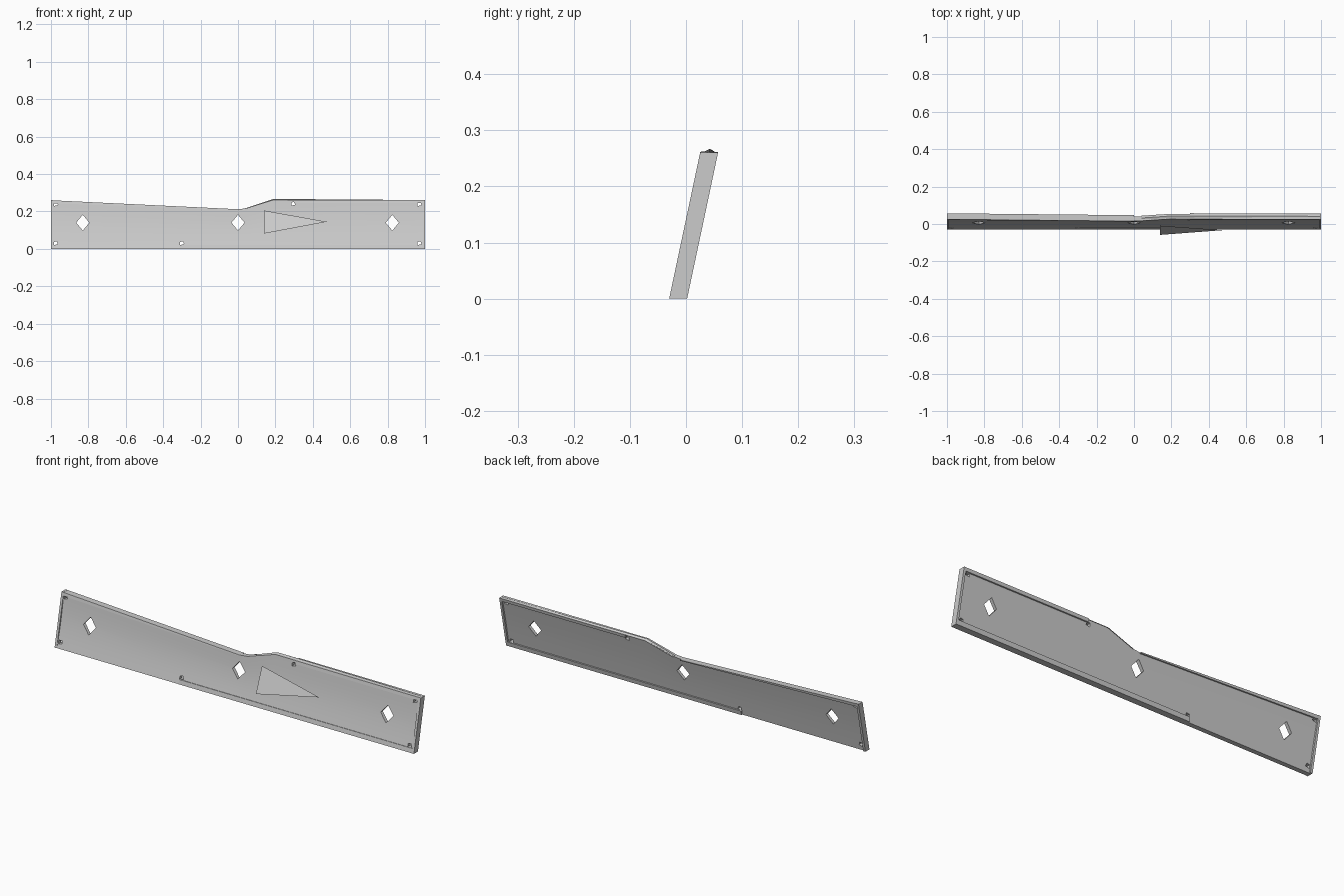
import bpy, bmesh, math
from mathutils import Vector

cube = bpy.data.objects.get("Cube")
if cube:
    bpy.data.objects.remove(cube, do_unlink=True)

grey = bpy.data.materials.new("light_grey")
grey.use_nodes = True
grey.diffuse_color = (0.6, 0.6, 0.6, 1)
grey.node_tree.nodes["Principled BSDF"].inputs["Base Color"].default_value = (0.6, 0.6, 0.6, 1)

LEAN = 0.212     # backward lean per unit of height
THICK = 0.032    # full thickness at the rims


def place(x, depth, z):
    # depth 0 is the front plane, THICK is the back plane
    return Vector((x, -0.03 + LEAN * z + depth, z))


def make(name, bm):
    bmesh.ops.recalc_face_normals(bm, faces=bm.faces)
    mesh = bpy.data.meshes.new(name)
    bm.to_mesh(mesh)
    bm.free()
    mesh.materials.append(grey)
    obj = bpy.data.objects.new(name, mesh)
    bpy.context.collection.objects.link(obj)
    return obj


def prism(name, outline, d0, d1):
    # extrude an x-z outline through the thickness
    bm = bmesh.new()
    a = [bm.verts.new(place(x, d0, z)) for x, z in outline]
    b = [bm.verts.new(place(x, d1, z)) for x, z in outline]
    bm.faces.new(a)
    bm.faces.new(b[::-1])
    for i in range(len(a)):
        j = (i + 1) % len(a)
        bm.faces.new((a[i], a[j], b[j], b[i]))
    return make(name, bm)


TOP = [(-1, 0.26), (0, 0.212), (0.04, 0.216), (0.19, 0.262), (1, 0.26)]


def top(x):
    for (x0, z0), (x1, z1) in zip(TOP, TOP[1:]):
        if x <= x1:
            return z0 + (z1 - z0) * (x - x0) / (x1 - x0)
    return TOP[-1][1]


# Dished web: a closed tube of front and back rows swept along the length
ROWS = 12
stations = [-0.995, -0.5, 0, 0.04, 0.19, 0.6, 0.995]
bm = bmesh.new()
rings = []
for x in stations:
    front, back = [], []
    for i in range(ROWS + 1):
        v = i / ROWS
        dish = math.sin(math.pi * v)
        z = v * top(x)
        front.append(bm.verts.new(place(x, 0.001 + 0.006 * dish, z)))
        back.append(bm.verts.new(place(x, 0.025 - 0.002 * dish, z)))
    rings.append(front + back[::-1])
for a, b in zip(rings, rings[1:]):
    for i in range(len(a)):
        j = (i + 1) % len(a)
        bm.faces.new((a[i], a[j], b[j], b[i]))
bm.faces.new(rings[0])
bm.faces.new(rings[-1][::-1])
web = make("web", bm)

# Raised rims along the edges
RIM = 0.016
parts = [
    web,
    prism("top_right_rim", [(-1, top(-1)), (0, top(0)), (0, top(0) - 0.005),
                            (-1, top(-1) - RIM)], 0, THICK),
    prism("top_left_rim", [(0.3, top(0.3)), (1, top(1)), (1, top(1) - RIM),
                           (0.3, top(0.3) - RIM)], 0, THICK),
    prism("bottom_rim", [(-0.31, 0), (1, 0), (1, 0.022), (-0.31, 0.022)], 0, THICK),
]
for side, name in ((-1, "right_end_rim"), (1, "left_end_rim")):
    parts.append(prism(name, [(side, 0), (side, 0.26), (side * 0.988, 0.26),
                              (side * 0.988, 0)], 0, THICK))

# Low peaked cap on the upper edge
bm = bmesh.new()
loops = [[bm.verts.new(place(x, d, z)) for d, z in
          ((0.003, top(x) - 0.002), (THICK / 2, top(x) + rise), (THICK - 0.003, top(x) - 0.002))]
         for x, rise in ((0.04, 0.001), (0.19, 0.005), (0.995, 0.001))]
for a, b in zip(loops, loops[1:]):
    for i in range(3):
        j = (i + 1) % 3
        bm.faces.new((a[i], a[j], b[j], b[i]))
bm.faces.new(loops[0])
bm.faces.new(loops[-1][::-1])
parts.append(make("peaked_edge", bm))

# Diamond windows and small corner holes
cutters = []
for x in (-0.83, 0, 0.825):
    cutters.append(prism("diamond_cutter", [(x - 0.035, 0.14), (x, 0.098),
                                            (x + 0.035, 0.14), (x, 0.182)], -0.05, 0.08))
for x, z in ((-0.974, 0.238), (-0.974, 0.029), (-0.3, 0.029),
             (0.295, 0.24), (0.97, 0.238), (0.97, 0.029)):
    cutters.append(prism("corner_cutter", [(x - 0.01, z - 0.009), (x + 0.011, z - 0.004),
                                           (x + 0.006, z + 0.011), (x - 0.01, z + 0.008)],
                         -0.05, 0.08))
for cutter in cutters:
    cutter.hide_render = True
    cutter.hide_set(True)
    mod = web.modifiers.new("hole", "BOOLEAN")
    mod.operation = "DIFFERENCE"
    mod.solver = "EXACT"
    mod.object = cutter

# Bake the holes, then drop the cutters
bpy.context.view_layer.update()
evaluated = web.evaluated_get(bpy.context.evaluated_depsgraph_get())
baked = bpy.data.meshes.new_from_object(evaluated)
web.modifiers.clear()
web.data = baked
for cutter in cutters:
    bpy.data.objects.remove(cutter, do_unlink=True)

# Thin triangular pointer floating ahead of the plate
bm = bmesh.new()
bm.faces.new([bm.verts.new((x, -0.091 + 0.4 * z, z)) for x, z in
              ((0.14, 0.082), (0.475, 0.145), (0.14, 0.205))])
pointer = make("pointer", bm)
if pointer.data.polygons[0].normal.y > 0:
    pointer.data.flip_normals()

# Smooth the dish while keeping the edges crisp
bpy.ops.object.select_all(action="DESELECT")
for obj in parts:
    obj.select_set(True)
bpy.context.view_layer.objects.active = web
bpy.ops.object.shade_smooth_by_angle(angle=math.radians(30))
